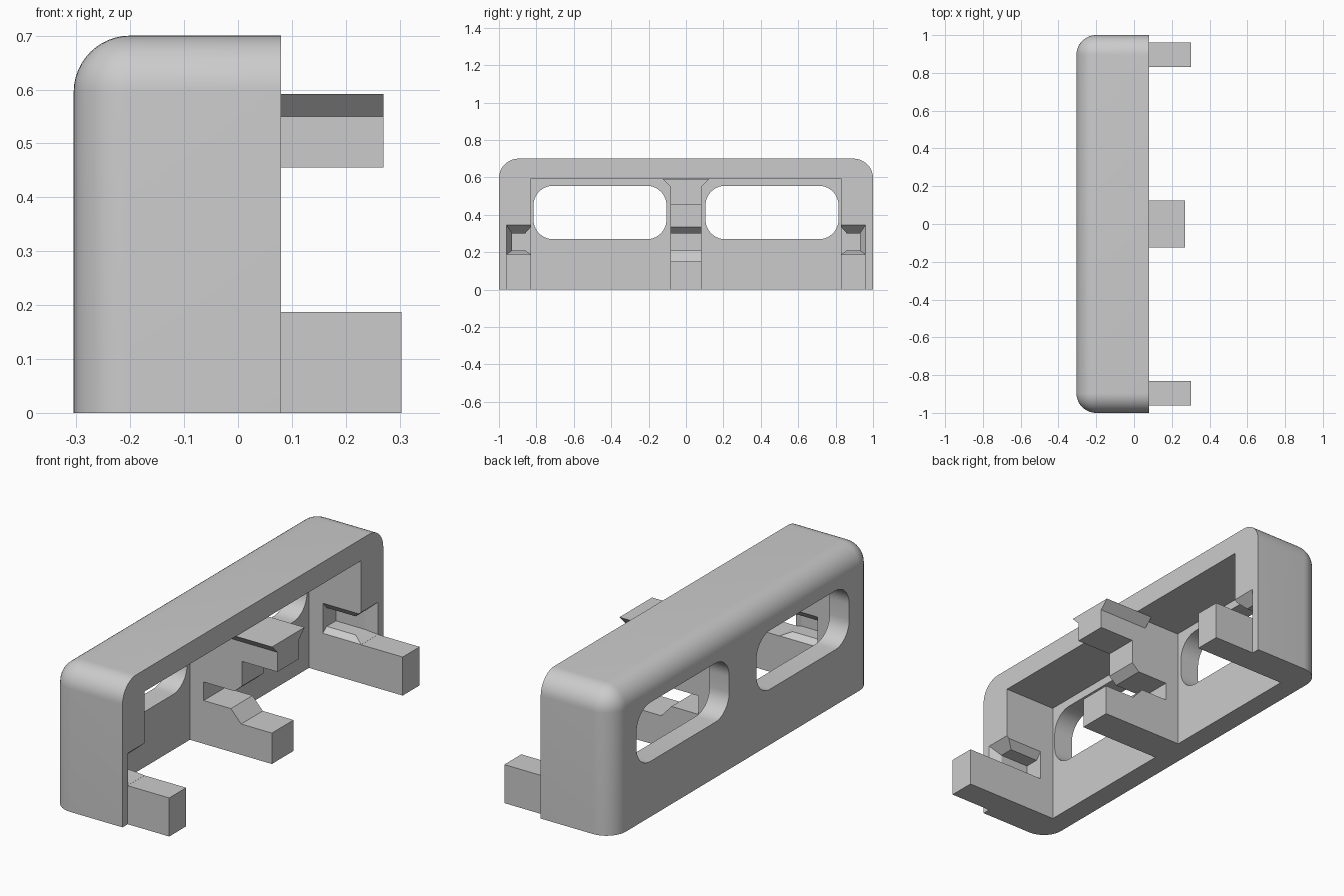
import bpy, bmesh, math

cube = bpy.data.objects.get("Cube")
if cube:
    bpy.data.objects.remove(cube, do_unlink=True)

grey = bpy.data.materials.new("plain grey")
grey.use_nodes = True
COLOR = (0.6, 0.6, 0.6, 1)
grey.diffuse_color = COLOR
grey.node_tree.nodes["Principled BSDF"].inputs["Base Color"].default_value = COLOR


def finish(bm, name):
    bmesh.ops.recalc_face_normals(bm, faces=bm.faces)
    mesh = bpy.data.meshes.new(name)
    bm.to_mesh(mesh)
    bm.free()
    mesh.materials.append(grey)
    obj = bpy.data.objects.new(name, mesh)
    bpy.context.collection.objects.link(obj)
    return obj


def loft(name, ring_a, ring_b):
    """Solid between two matching outlines."""
    bm = bmesh.new()
    a = [bm.verts.new(p) for p in ring_a]
    b = [bm.verts.new(p) for p in ring_b]
    bm.faces.new(a)
    bm.faces.new(b[::-1])
    for i in range(len(a)):
        j = (i + 1) % len(a)
        bm.faces.new((a[i], b[i], b[j], a[j]))
    return finish(bm, name)


def rect(u, v):
    return [(u[0], v[0]), (u[1], v[0]), (u[1], v[1]), (u[0], v[1])]


def box(name, x, y, z):
    r = rect(y, z)
    return loft(name, [(x[0], *p) for p in r], [(x[1], *p) for p in r])


def extrude_y(name, profile, y0, y1):
    return loft(name, [(x, y0, z) for x, z in profile], [(x, y1, z) for x, z in profile])


def cut(obj, cutter):
    bpy.context.view_layer.objects.active = obj
    mod = obj.modifiers.new("cut", 'BOOLEAN')
    mod.operation = 'DIFFERENCE'
    mod.solver = 'EXACT'
    mod.object = cutter
    bpy.ops.object.modifier_apply(modifier=mod.name)
    bpy.data.objects.remove(cutter, do_unlink=True)


BACK, INNER, RIM = -0.305, -0.2, 0.08
TOP, CEILING, WALL, R = 0.70, 0.595, 0.83, 0.105

# Shell: block rounded on the closed side and the top, flat at rim and bottom
shell = box("shell", (BACK, RIM), (-1, 1), (0, TOP))
bm = bmesh.new()
bm.from_mesh(shell.data)


def is_rounded(edge):
    m = (edge.verts[0].co + edge.verts[1].co) / 2
    return m.z > 0.01 and m.x < RIM - 0.01 and (
        (m.x < BACK + 0.01) + (abs(m.y) > 0.99) + (m.z > TOP - 0.01) == 2)


bmesh.ops.bevel(bm, geom=[e for e in bm.edges if is_rounded(e)], offset=R,
                segments=12, profile=0.5, affect='EDGES')
bm.to_mesh(shell.data)
bm.free()

# Cavity open at the rim and bottom
cut(shell, box("cavity", (INNER, 0.5), (-WALL, WALL), (-0.1, CEILING)))

for s in (-1, 1):
    # Rounded window
    outline = []
    for k, (sy, sz) in enumerate(((1, 1), (-1, 1), (-1, -1), (1, -1))):
        for i in range(11):
            a = math.radians(90 * k + 9 * i)
            outline.append((s * 0.46 + sy * 0.25 + 0.106 * math.cos(a),
                            0.412 + sz * 0.037 + 0.106 * math.sin(a)))
    cut(shell, loft("window", [(-0.4, *p) for p in outline], [(-0.1, *p) for p in outline]))

    # Side pocket with flared mouths toward the rim and the cavity
    def span(a, b):
        return (s * a, s * b)

    cut(shell, box("pocket", (-0.126, 0.1), span(0.8, 0.93), (0.21, 0.30)))
    small, large = rect(span(0.80, 0.93), (0.21, 0.30)), rect(span(0.80, 0.96), (0.187, 0.345))
    cut(shell, loft("rim_mouth", [(0.03, *p) for p in small], [(RIM + 0.001, *p) for p in large]))
    small, large = rect((-0.126, 0.1), (0.21, 0.30)), rect((-0.126, 0.1), (0.187, 0.335))
    cut(shell, loft("inner_mouth", [(x, s * 0.86, z) for x, z in small],
                    [(x, s * (WALL - 0.001), z) for x, z in large]))

    # Side leg
    box("left_leg" if s > 0 else "right_leg", (RIM, 0.303), span(WALL, 0.96), (0, 0.187))

# Central pillar with lower foot, notch and upper hook
profile = [(INNER, 0), (0.24, 0), (0.24, 0.15), (0.075, 0.15), (0.02, 0.21),
           (-0.126, 0.21), (-0.126, 0.30), (0.04, 0.30), (RIM, 0.335),
           (RIM, 0.455), (0.27, 0.455), (0.27, 0.592), (INNER, 0.592)]
extrude_y("center_pillar", profile, -0.083, 0.083)

# Flared lips along the hook top
for s in (-1, 1):
    lip = [(s * 0.083, 0.55), (s * 0.125, 0.592), (s * 0.083, 0.592)]
    loft("left_hook_lip" if s > 0 else "right_hook_lip",
         [(0.0, *p) for p in lip], [(0.27, *p) for p in lip])

# Smooth rounded surfaces, crisp edges
bpy.ops.object.select_all(action='DESELECT')
shell.select_set(True)
bpy.context.view_layer.objects.active = shell
bpy.ops.object.shade_smooth_by_angle(angle=math.radians(30))
